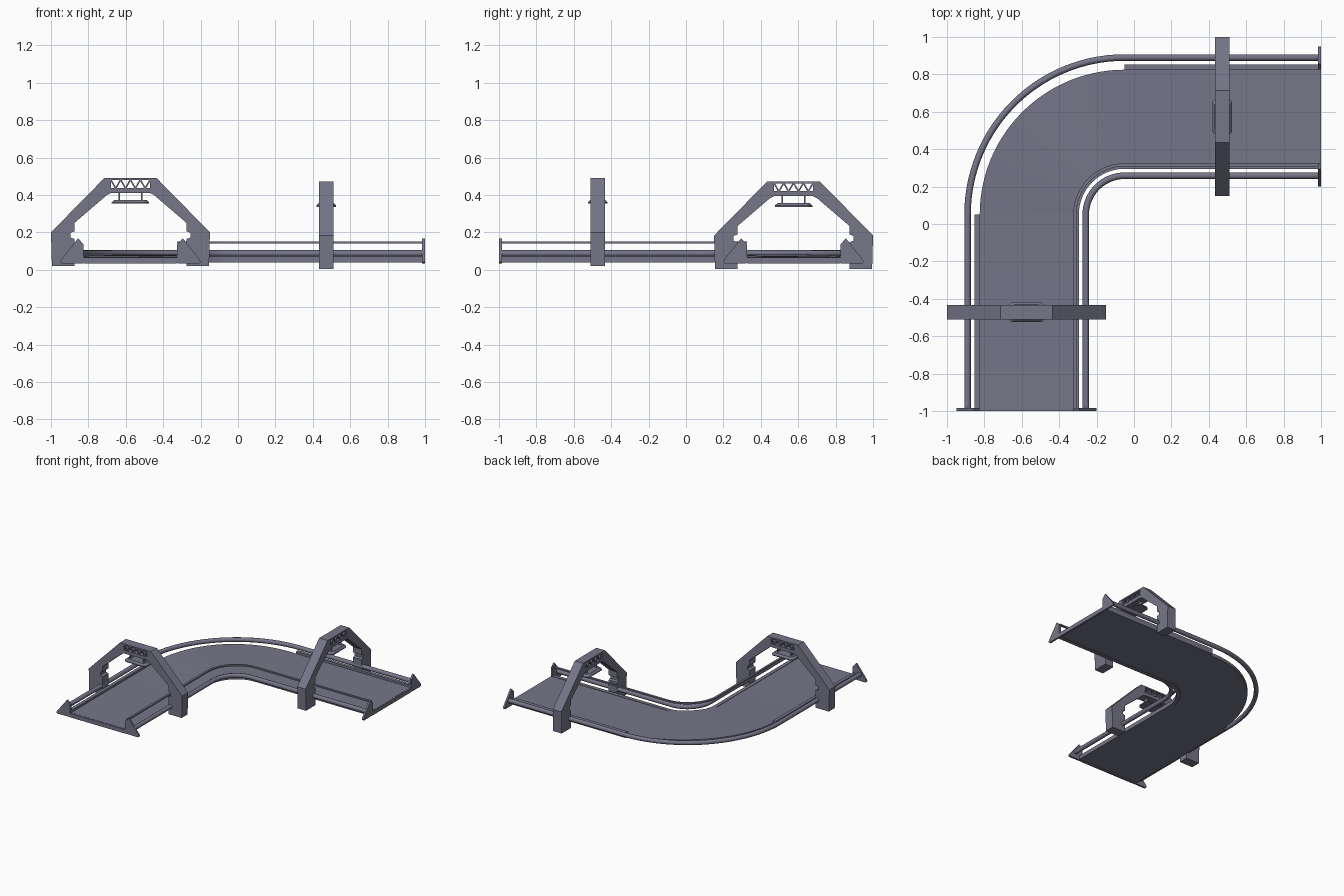
import bpy, bmesh, math
from mathutils import Vector

cube = bpy.data.objects.get("Cube")
if cube:
    bpy.data.objects.remove(cube, do_unlink=True)

paint = bpy.data.materials.new("slate grey")
paint.use_nodes = True
paint.diffuse_color = (0.18, 0.18, 0.25, 1)
paint.node_tree.nodes["Principled BSDF"].inputs["Base Color"].default_value = paint.diffuse_color

BEND = -0.05          # bend centre is (BEND, -BEND)
MID = -0.575          # centre line of the first leg
END = -0.99


def finish(bm, name, smooth=False):
    bmesh.ops.recalc_face_normals(bm, faces=bm.faces)
    mesh = bpy.data.meshes.new(name)
    bm.to_mesh(mesh)
    bm.free()
    mesh.materials.append(paint)
    obj = bpy.data.objects.new(name, mesh)
    bpy.context.collection.objects.link(obj)
    if smooth:
        bpy.ops.object.select_all(action='DESELECT')
        obj.select_set(True)
        bpy.context.view_layer.objects.active = obj
        bpy.ops.object.shade_smooth_by_angle(angle=math.radians(40))
    return obj


def loft(bm, rings):
    """Skin closed rings of points and cap both ends."""
    rows = [[bm.verts.new(p) for p in ring] for ring in rings]
    n = len(rows[0])
    for a, b in zip(rows, rows[1:]):
        for i in range(n):
            j = (i + 1) % n
            bm.faces.new((a[i], a[j], b[j], b[i]))
    bm.faces.new(rows[0])
    bm.faces.new(rows[-1])


def place(p, leg, drop=0):
    """Leg 0 stays, leg 1 is its reflection across the diagonal."""
    x, y, z = p
    return Vector((-y, -x, z - drop) if leg else (x, y, z))


def slab(bm, outline, y0, y1, leg, drop=0):
    loft(bm, [[place((x, y, z), leg, drop) for x, z in outline] for y in (y0, y1)])


def sweep(name, section, rise=0, smooth=True, steps=28):
    """Sweep an (x, z) section along both legs and the bend."""
    rings = [[(x, END, z) for x, z in section]]
    for k in range(steps + 1):
        t = k / steps
        a = t * math.pi / 2
        lift = rise * math.sin(math.pi * t)
        rings.append([(BEND - (BEND - x) * math.cos(a),
                       -BEND + (BEND - x) * math.sin(a), z + lift) for x, z in section])
    rings.append([(-END, -x, z) for x, z in section])
    bm = bmesh.new()
    loft(bm, rings)
    return finish(bm, name, smooth)


def box(x0, x1, z0, z1):
    return [(x0, z0), (x1, z0), (x1, z1), (x0, z1)]


def circle(x, z, r, n=12):
    return [(x + r * math.cos(2 * math.pi * i / n), z + r * math.sin(2 * math.pi * i / n))
            for i in range(n)]


def bar(a, b, w):
    """Flat strip between two profile points."""
    a, b = Vector(a), Vector(b)
    d = (b - a).normalized() * w / 2
    s = Vector((-d.y, d.x))
    return [tuple(p) for p in (a + s, a - s, b - s, b + s)]


def both(outline):
    """An offset outline on each side of the centre line."""
    return [[(MID + s * u, z) for u, z in outline] for s in (-1, 1)]


# Parts that run the whole way round the bend
sweep("deck", box(-0.825, -0.31, 0.04, 0.067), rise=0.015)
sweep("inner_kerb", box(-0.325, -0.295, 0.038, 0.07))
sweep("inner_rail", box(-0.325, -0.308, 0.139, 0.15))
sweep("outer_pipe", circle(-0.89, 0.087, 0.0175))
sweep("inner_pipe", circle(-0.258, 0.087, 0.0175))

# Half profiles, measured outward from the centre line
WEDGE = [(0.375, 0.04), (0.37, 0.055), (0.28, 0.168), (0.25, 0.135),
         (0.25, 0.065), (0.23, 0.035), (0.365, 0.033)]
LIMB = [(0.42, 0.02), (0.425, 0.2), (0.14, 0.49), (0.105, 0.48), (0.105, 0.41),
        (0.125, 0.4), (0.3, 0.25), (0.3, 0.205), (0.32, 0.198), (0.32, 0.172),
        (0.3, 0.165), (0.3, 0.02)]

for leg, label in enumerate(("first", "second")):
    drop = 0.017 * leg

    # Low outer strip along the straight
    bm = bmesh.new()
    slab(bm, box(-0.852, -0.825, 0.04, 0.085), END, 0.05, leg)
    finish(bm, label + "_outer_strip")

    # End frame with upright wedges
    bm = bmesh.new()
    for outline in both(WEDGE):
        slab(bm, outline, -1, -0.985, leg)
    slab(bm, box(MID - 0.25, MID + 0.25, 0.033, 0.066), -1, -0.985, leg)
    finish(bm, label + "_end_frame")

    # Arch limbs, top beams and zigzag truss
    front, back = -0.51, -0.433
    bm = bmesh.new()
    for outline in both(LIMB):
        slab(bm, outline, front, back, leg, drop)
    for z0, z1 in ((0.41, 0.437), (0.479, 0.49)):
        slab(bm, box(MID - 0.14, MID + 0.14, z0, z1), front, back, leg, drop)
    finish(bm, label + "_arch")

    bm = bmesh.new()
    count = 8
    for i in range(count):
        pts = [(MID - 0.105 + 0.21 * k / count, 0.435 if k % 2 else 0.481) for k in (i, i + 1)]
        slab(bm, bar(*pts, 0.008), front + 0.005, back - 0.005, leg, drop)
    finish(bm, label + "_arch_truss")

    # Hanging lamp: flared shade on thin hangers
    mid_y = (front + back) / 2
    bm = bmesh.new()
    rings = []
    for u, v, z in ((0.1, 0.053, 0.353), (0.1, 0.053, 0.36), (0.085, 0.04, 0.374)):
        c = 0.02
        corner = [(u, v - c), (u - c, v), (c - u, v), (-u, v - c),
                  (-u, c - v), (c - u, -v), (u - c, -v), (u, c - v)]
        rings.append([place((MID + a, mid_y + b, z), leg, drop) for a, b in corner])
    loft(bm, rings)
    finish(bm, label + "_lamp_shade")

    bm = bmesh.new()
    for outline in both(box(0.057, 0.065, 0.37, 0.415)):
        slab(bm, outline, mid_y - 0.02, mid_y + 0.02, leg, drop)
    finish(bm, label + "_lamp_hangers")
